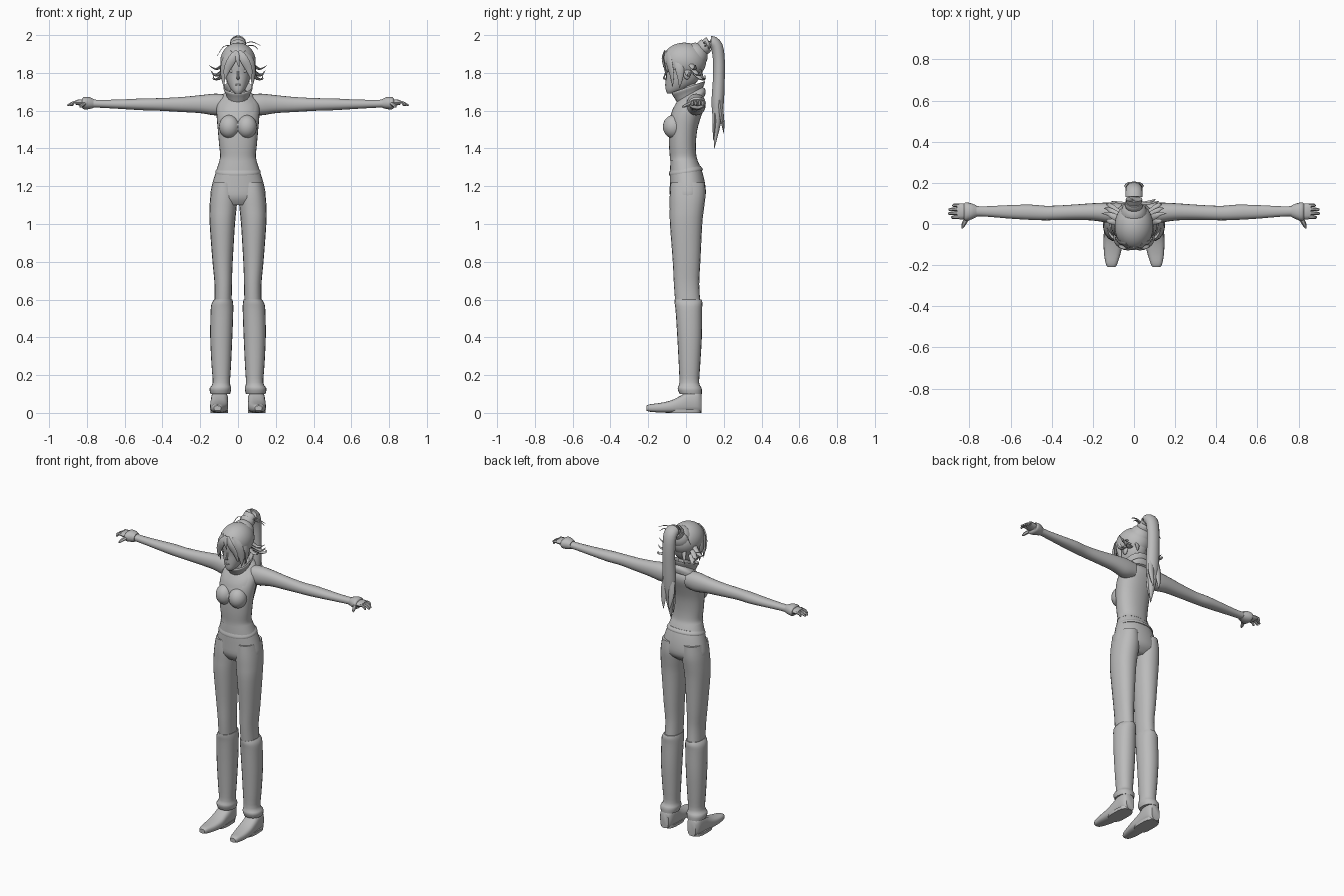
import bpy, bmesh, math
from mathutils import Vector, Matrix

grey = bpy.data.materials.new("plain grey")
grey.diffuse_color = (0.5, 0.5, 0.5, 1)


def finish(name, bm, mirror=False):
    bmesh.ops.recalc_face_normals(bm, faces=bm.faces)
    me = bpy.data.meshes.new(name)
    bm.to_mesh(me)
    bm.free()
    me.materials.append(grey)
    ob = bpy.data.objects.new(name, me)
    bpy.context.collection.objects.link(ob)
    if mirror:
        ob.modifiers.new("Mirror", 'MIRROR').use_clip = False
    return ob


def smooth_rows(rows, sub):
    """Catmull-Rom resampling of a list of number tuples."""
    out = []
    for i in range(len(rows) - 1):
        p = [rows[max(0, min(len(rows) - 1, i + k))] for k in (-1, 0, 1, 2)]
        for s in range(sub):
            t = s / sub
            out.append([0.5 * (2 * b + (c - a) * t + (2 * a - 5 * b + 4 * c - d) * t * t
                               + (3 * b - a - 3 * c + d) * t ** 3) for a, b, c, d in zip(*p)])
    return out + [list(rows[-1])]


def skin(bm, rings, caps=True):
    rv = [[bm.verts.new(c) for c in r] for r in rings]
    n = len(rv[0])
    for a, b in zip(rv, rv[1:]):
        for i in range(n):
            bm.faces.new((a[i], a[(i + 1) % n], b[(i + 1) % n], b[i]))
    if caps:
        bm.faces.new(rv[0])
        bm.faces.new(rv[-1])


def loft(name, axis, rows, mirror=False, n=20, p=2.2, sub=3, tilt=0, caps=True):
    """Rows are (position on axis, u0, u1, v0, v1) bounds of rounded rings."""
    rings = []
    for w, u0, u1, v0, v1 in smooth_rows(rows, sub):
        ring = []
        for i in range(n):
            t = 2 * math.pi * i / n
            c, s = math.cos(t), math.sin(t)
            u = (u0 + u1) / 2 + (u1 - u0) / 2 * math.copysign(abs(c) ** (2 / p), c)
            v = (v0 + v1) / 2 + (v1 - v0) / 2 * math.copysign(abs(s) ** (2 / p), s)
            x, y, z = {'X': (w, u, v), 'Y': (u, w, v), 'Z': (u, v, w)}[axis]
            ring.append((x, y, z + tilt * (y - 0.03)))
        rings.append(ring)
    bm = bmesh.new()
    skin(bm, rings, caps)
    return finish(name, bm, mirror)


def strand(name, pts, hint=(0, 1, 0), flat=0.4, mirror=False, n=8, sub=3):
    """Tapered tube through (x, y, z, radius), flattened along hint."""
    pts = smooth_rows(pts, sub)
    pos = [Vector(q[:3]) for q in pts]
    rings = []
    for i, q in enumerate(pts):
        t = (pos[min(i + 1, len(pos) - 1)] - pos[max(i - 1, 0)]).normalized()
        side = t.cross(Vector(hint)).normalized()
        up = side.cross(t)
        r = max(q[3], 0.0008)
        rings.append([pos[i] + side * r * math.cos(a) + up * r * flat * math.sin(a)
                      for a in (2 * math.pi * k / n for k in range(n))])
    bm = bmesh.new()
    skin(bm, rings)
    return finish(name, bm, mirror)


def ball(name, loc, size, mirror=False, keep=None, u=24, v=16):
    bm = bmesh.new()
    bmesh.ops.create_uvsphere(bm, u_segments=u, v_segments=v, radius=1,
                              matrix=Matrix.Translation(loc) @ Matrix.Diagonal((*size, 1)))
    if keep:
        bad = [f for f in bm.faces if not keep(f.calc_center_median())]
        bmesh.ops.delete(bm, geom=bad, context='FACES')
    return finish(name, bm, mirror)


# torso and neck
loft("shirt", 'Z', [(1.335, -.1, .1, -.086, .063), (1.36, -.094, .094, -.086, .055),
                    (1.42, -.1, .1, -.09, .052), (1.5, -.107, .107, -.09, .06),
                    (1.57, -.113, .113, -.083, .08), (1.63, -.112, .112, -.05, .098),
                    (1.67, -.085, .085, -.02, .09), (1.7, -.04, .04, -.025, .06),
                    (1.78, -.035, .035, -.035, .045)], n=28)
ball("bust", (.046, -.066, 1.515), (.054, .056, .062), True)
loft("shoulder_yoke", 'Z', [(1.635, -.108, .108, -.083, .1), (1.665, -.095, .095, -.072, .104),
                            (1.695, -.06, .06, -.048, .085)], n=28, tilt=0.6)
loft("collar", 'Z', [(1.665, -.055, .055, -.045, .08), (1.7, -.066, .066, -.062, .09),
                     (1.725, -.078, .078, -.075, .1), (1.73, -.07, .07, -.068, .092),
                     (1.69, -.045, .045, -.045, .07)], tilt=0.35, caps=False)

# trousers
loft("trouser_hips", 'Z', [(1.345, -.095, .095, -.081, .057), (1.28, -.116, .116, -.085, .085),
                           (1.2, -.139, .139, -.086, .103), (1.14, -.144, .144, -.084, .1),
                           (1.1, -.1, .1, -.06, .06)], n=28)
loft("waistband", 'Z', [(1.275, -.119, .119, -.089, .088), (1.285, -.119, .119, -.09, .088),
                        (1.3, -.11, .11, -.085, .077)], n=28, tilt=0.15)
loft("trouser_leg", 'Z', [(1.22, .015, .133, -.082, .1), (1.15, .004, .146, -.086, .103),
                          (1.08, .008, .151, -.086, .095), (1.0, .016, .15, -.085, .086),
                          (.8, .028, .135, -.07, .076), (.68, .032, .124, -.064, .07),
                          (.56, .034, .125, -.055, .078)], True)
loft("gaiter", 'Z', [(.6, .03, .126, -.06, .082), (.58, .026, .139, -.06, .087),
                     (.54, .025, .145, -.055, .085), (.4, .03, .147, -.046, .084),
                     (.25, .037, .14, -.038, .075), (.16, .042, .134, -.035, .07),
                     (.13, .036, .15, -.044, .083), (.1, .042, .146, -.034, .084)], True)

# shoes
loft("shoe", 'Y', [(.082, .068, .126, 0, .1), (.06, .055, .14, 0, .12), (.01, .052, .144, 0, .115),
                   (-.03, .053, .146, 0, .09), (-.08, .053, .148, 0, .066),
                   (-.14, .064, .146, .002, .052), (-.19, .08, .138, .006, .046),
                   (-.21, .09, .128, .012, .038)], True, p=2.8)
loft("sole", 'Z', [(0, .053, .146, -.09, .078), (.018, .053, .147, -.09, .08)], True, sub=1, p=3)

# arms and hands
loft("sleeve", 'X', [(.06, .005, .1, 1.585, 1.685), (.12, .005, .104, 1.575, 1.69),
                     (.2, .017, .101, 1.587, 1.682), (.3, .02, .094, 1.593, 1.672),
                     (.42, .018, .088, 1.6, 1.666), (.5, .02, .094, 1.602, 1.665),
                     (.6, .026, .092, 1.608, 1.66), (.72, .036, .086, 1.615, 1.657),
                     (.79, .038, .088, 1.617, 1.66)], True)
loft("cuff", 'X', [(.765, .034, .09, 1.614, 1.662), (.79, .022, .1, 1.608, 1.672),
                   (.815, .014, .105, 1.607, 1.672), (.825, .02, .1, 1.614, 1.665)], True)
loft("palm", 'X', [(.8, .03, .092, 1.62, 1.66), (.835, .022, .1, 1.627, 1.66),
                   (.86, .026, .1, 1.632, 1.656)], True, n=12)
for i, tip in enumerate((.888, .902, .9, .882)):
    y = .034 + i * .019
    strand("finger", [(.85, y, 1.645, .0095), (.872, y, 1.643, .009),
                      (tip - .004, y - .002, 1.63, .007), (tip, y - .002, 1.626, .003)],
           (0, 0, 1), .9, True, n=6)
strand("thumb", [(.81, .03, 1.638, .012), (.825, .005, 1.63, .011), (.832, -.012, 1.622, .008),
                 (.836, -.021, 1.618, .003)], (0, 0, 1), .9, True, n=6)

# head and face
loft("head", 'Z', [(1.692, -.017, .017, -.1, -.06), (1.71, -.036, .036, -.107, -.01),
                   (1.75, -.057, .057, -.108, .055), (1.8, -.07, .07, -.107, .085),
                   (1.86, -.078, .078, -.112, .095), (1.92, -.06, .06, -.085, .07)], n=28)
strand("nose", [(0, -.106, 1.815, .004), (0, -.113, 1.785, .006), (0, -.118, 1.772, .008),
                (0, -.106, 1.765, .004)], (0, 1, 0), .7, n=6)
ball("eye", (.032, -.096, 1.81), (.016, .006, .008), True, u=12, v=8)
ball("lips", (0, -.106, 1.737), (.016, .005, .005), u=12, v=8)
ball("ear", (.07, .005, 1.79), (.01, .018, .025), True, u=12, v=8)

# hair shell with an open face and a nape line rising toward the tail
def in_hair(c):
    if c.y < -.03:
        return c.z > 1.905 - 1.2 * abs(c.x)
    return c.z > 1.765 + max(0, .15 * c.y)

ball("hair_cap", (0, -.01, 1.86), (.094, .116, .1), keep=in_hair, u=40, v=28)
ball("hair_crown", (0, .05, 1.89), (.065, .065, .07))

# fringe and side locks
strand("fringe_lock", [(.004, -.112, 1.915, .012), (.03, -.122, 1.875, .022),
                       (.058, -.11, 1.82, .018), (.07, -.1, 1.765, .002)], flat=.3, mirror=True)
strand("fringe_side", [(.03, -.1, 1.91, .015), (.065, -.09, 1.86, .026),
                       (.078, -.075, 1.79, .018), (.075, -.07, 1.725, .001)],
       (.6, -.8, 0), .35, True)
strand("temple_lock", [(.07, -.05, 1.89, .018), (.087, -.035, 1.83, .024),
                       (.083, -.03, 1.77, .014), (.07, -.035, 1.72, .001)], (1, 0, 0), .35, True)
strand("centre_lock", [(-.004, -.112, 1.915, .01), (-.004, -.124, 1.88, .012),
                       (.006, -.12, 1.83, .001)], flat=.3)
for ty, tx, tz in ((.05, .157, 1.835), (.075, .145, 1.805), (.015, .137, 1.8), (.1, .125, 1.78)):
    strand("side_spike", [(.072, ty * .5, tz + .015, .018), (.105, ty * .8, tz - .012, .014),
                          (.13, ty, tz - .01, .008), (tx, ty, tz + .008, .0008)],
           (0, 0, 1), .5, True, n=6)
strand("nape_lock", [(.035, .07, 1.82, .018), (.045, .085, 1.785, .012),
                     (.06, .1, 1.75, .001)], flat=.5, mirror=True)

# high tail with split tips and a tie
strand("hair_tail", [(0, .075, 1.915, .03), (0, .1, 1.945, .036), (0, .132, 1.964, .042),
                     (0, .162, 1.94, .042), (0, .174, 1.87, .04), (0, .174, 1.77, .04),
                     (0, .168, 1.65, .042), (0, .165, 1.55, .03), (0, .15, 1.4, .001)],
       flat=.8, n=14)
strand("tail_tip", [(.015, .175, 1.68, .022), (.026, .185, 1.6, .022), (.024, .195, 1.53, .014),
                    (.02, .2, 1.48, .001)], flat=.6, mirror=True)
strand("tail_inner_tip", [(.01, .155, 1.65, .02), (.015, .15, 1.54, .018),
                          (.012, .145, 1.44, .001)], flat=.6, mirror=True)
strand("hair_tie", [(0, .085, 1.925, .042), (0, .097, 1.938, .045), (0, .108, 1.948, .042)],
       flat=.95, n=14)

# loose ribbon ends
strand("ribbon_upper", [(.03, .1, 1.95, .006), (.07, .1, 1.965, .006), (.12, .11, 1.945, .002)],
       (0, 0, 1), .4, n=6)
strand("ribbon_lower", [(.03, .1, 1.94, .006), (.08, .11, 1.945, .006), (.105, .12, 1.925, .002)],
       (0, 0, 1), .4, n=6)
strand("ribbon_left", [(-.03, .1, 1.945, .005), (-.075, .105, 1.94, .005),
                       (-.11, .11, 1.89, .002)], (0, 0, 1), .4, n=6)

# shading
bpy.ops.object.select_all(action='SELECT')
bpy.context.view_layer.objects.active = bpy.context.selected_objects[0]
bpy.ops.object.shade_smooth_by_angle(angle=math.radians(45))
